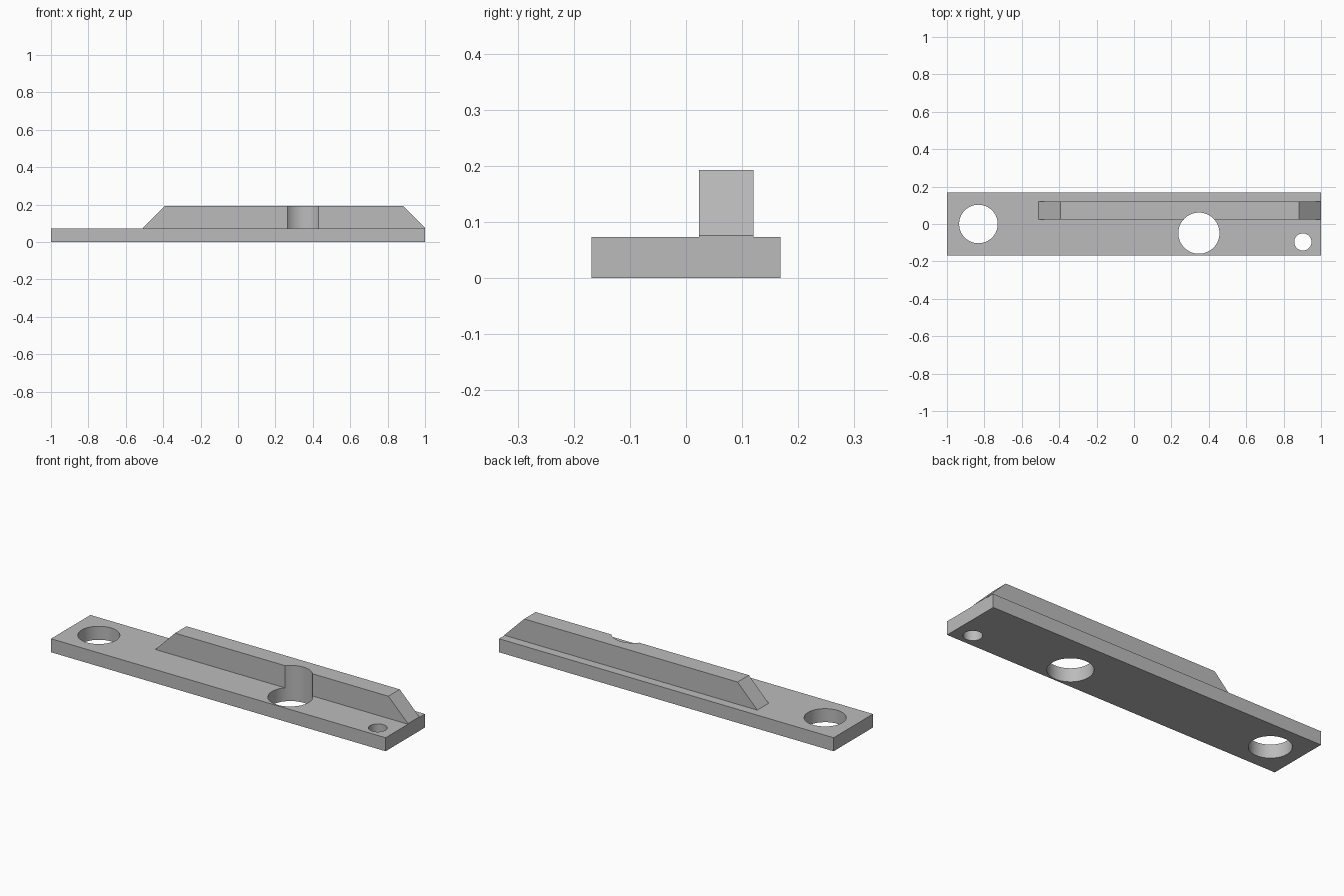
import bpy
import bmesh
import math
from mathutils import Matrix

default = bpy.data.objects.get("Cube")
if default:
    bpy.data.objects.remove(default, do_unlink=True)

grey = bpy.data.materials.new("plain grey")
grey.use_nodes = True
colour = (0.5, 0.5, 0.5, 1)
grey.diffuse_color = colour
grey.node_tree.nodes["Principled BSDF"].inputs["Base Color"].default_value = colour

BASE_TOP = 0.073


def add_object(name, bm):
    bmesh.ops.recalc_face_normals(bm, faces=bm.faces)
    mesh = bpy.data.meshes.new(name)
    bm.to_mesh(mesh)
    bm.free()
    mesh.materials.append(grey)
    obj = bpy.data.objects.new(name, mesh)
    bpy.context.collection.objects.link(obj)
    return obj


def prism(name, profile, y0, y1):
    """Extrude an x-z outline from y0 to y1."""
    bm = bmesh.new()
    face = bm.faces.new([bm.verts.new((x, y0, z)) for x, z in profile])
    side = bmesh.ops.extrude_face_region(bm, geom=[face])["geom"]
    verts = [v for v in side if isinstance(v, bmesh.types.BMVert)]
    bmesh.ops.translate(bm, verts=verts, vec=(0, y1 - y0, 0))
    return add_object(name, bm)


def hole_cutter(name, x, y, radius):
    bm = bmesh.new()
    bmesh.ops.create_cone(bm, cap_ends=True, segments=64, radius1=radius,
                          radius2=radius, depth=1,
                          matrix=Matrix.Translation((x, y, 0)))
    obj = add_object(name, bm)
    obj.hide_render = True
    obj.hide_viewport = True
    obj.display_type = 'WIRE'
    return obj


def cut(obj, cutters):
    """Drill the holes, then smooth only their curved walls."""
    for cutter in cutters:
        mod = obj.modifiers.new(cutter.name, 'BOOLEAN')
        mod.object = cutter
        mod.operation = 'DIFFERENCE'
        mod.solver = 'EXACT'
    bpy.ops.object.select_all(action='DESELECT')
    obj.select_set(True)
    bpy.context.view_layer.objects.active = obj
    for cutter in cutters:
        bpy.ops.object.modifier_apply(modifier=cutter.name)
    bpy.ops.object.shade_smooth_by_angle(angle=math.radians(30))


# Flat bar and the raised rail with sloped ends
base = prism("base_plate", [(-1, 0), (1, 0), (1, BASE_TOP), (-1, BASE_TOP)],
             -0.168, 0.168)
rail = prism("raised_rail", [(-0.51, BASE_TOP), (1, BASE_TOP), (1, 0.076),
                             (0.883, 0.193), (-0.392, 0.193)], 0.023, 0.12)

# Drilled holes; the middle one also bites into the rail
end_hole = hole_cutter("end_hole_cutter", -0.832, 0, 0.103)
middle_hole = hole_cutter("middle_hole_cutter", 0.347, -0.049, 0.11)
pin_hole = hole_cutter("pin_hole_cutter", 0.903, -0.096, 0.046)
cut(base, [end_hole, middle_hole, pin_hole])
cut(rail, [middle_hole])

# Cutters are no longer needed
for cutter in (end_hole, middle_hole, pin_hole):
    bpy.data.objects.remove(cutter, do_unlink=True)
